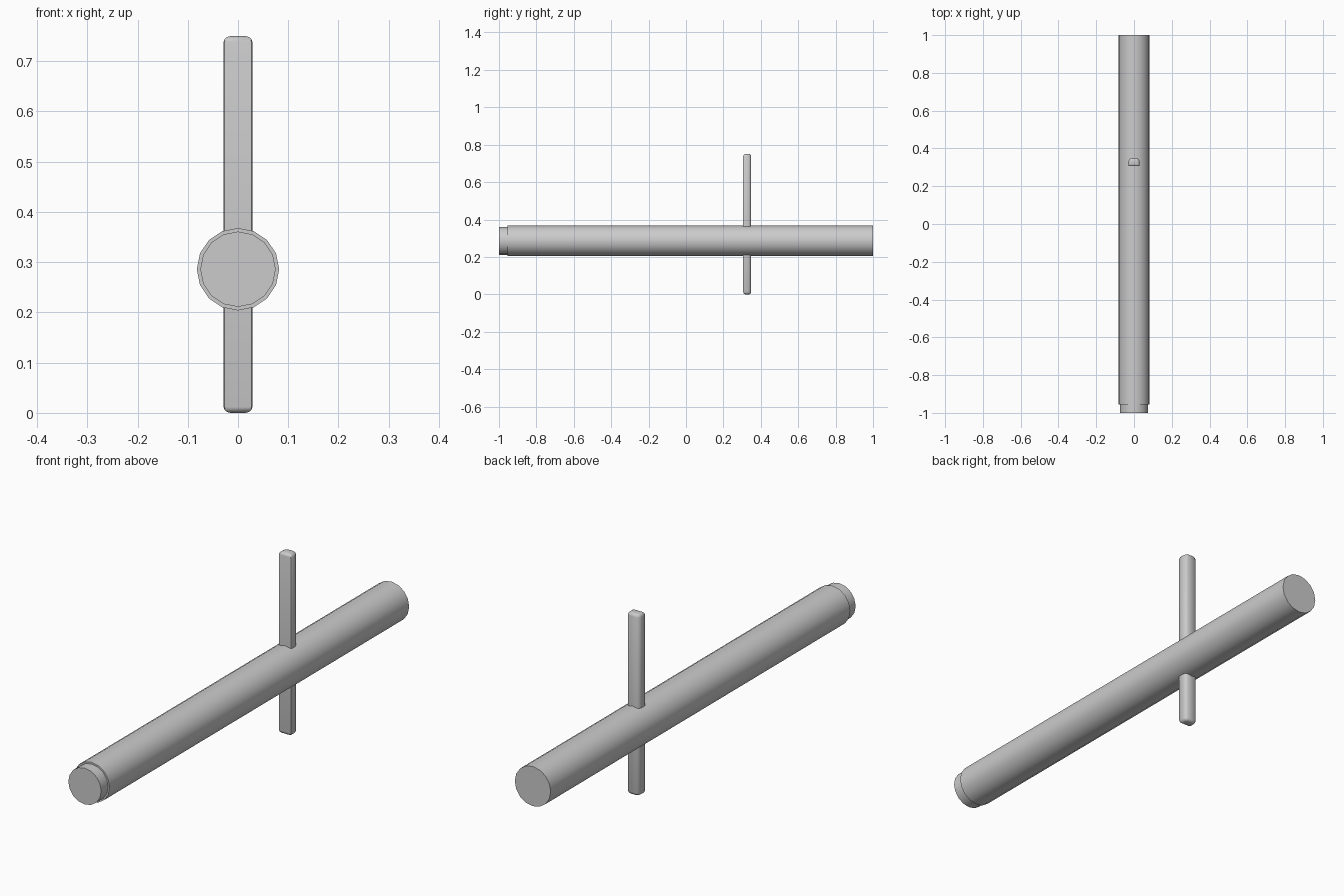
import bpy, bmesh, math

if "Cube" in bpy.data.objects:
    bpy.data.objects.remove(bpy.data.objects["Cube"])

AXIS_Z = 0.286


def finish(name, bm, angle):
    bmesh.ops.recalc_face_normals(bm, faces=bm.faces)
    mesh = bpy.data.meshes.new(name)
    bm.to_mesh(mesh)
    bm.free()
    ob = bpy.data.objects.new(name, mesh)
    bpy.context.collection.objects.link(ob)
    bpy.ops.object.select_all(action='DESELECT')
    ob.select_set(True)
    bpy.context.view_layer.objects.active = ob
    bpy.ops.object.shade_smooth_by_angle(angle=math.radians(angle))
    return ob


def loft(bm, rings):
    loops = [[bm.verts.new(p) for p in ring] for ring in rings]
    n = len(loops[0])
    for a, b in zip(loops, loops[1:]):
        for i in range(n):
            j = (i + 1) % n
            bm.faces.new((a[i], a[j], b[j], b[i]))
    bm.faces.new(loops[0])
    bm.faces.new(loops[-1])


# main 16-sided shaft with a stepped front end
def ring(y, r, n=16):
    return [(r * math.cos(2 * math.pi * i / n), y, AXIS_Z + r * math.sin(2 * math.pi * i / n))
            for i in range(n)]


bm = bmesh.new()
loft(bm, [ring(-1, 0.075), ring(-0.955, 0.075), ring(-0.955, 0.082), ring(1, 0.082)])
finish("shaft", bm, 40)

# upright cross bar: flat front, rounded back, softened ends
half = [(0.027, 0.306), (0.029, 0.309), (0.029, 0.332), (0.026, 0.342), (0.017, 0.348)]
section = half + [(-x, y) for x, y in reversed(half)]
yc = 0.327
ends = [(0.0, 0.014), (0.0015, 0.008), (0.005, 0.003), (0.012, 0.0)]
levels = ends + [(0.75 - z, inset) for z, inset in reversed(ends)]
bm = bmesh.new()
loft(bm, [[(x * (1 - inset / 0.029), yc + (y - yc) * (1 - inset / 0.029), z) for x, y in section]
          for z, inset in levels])
finish("cross_bar", bm, 50)
